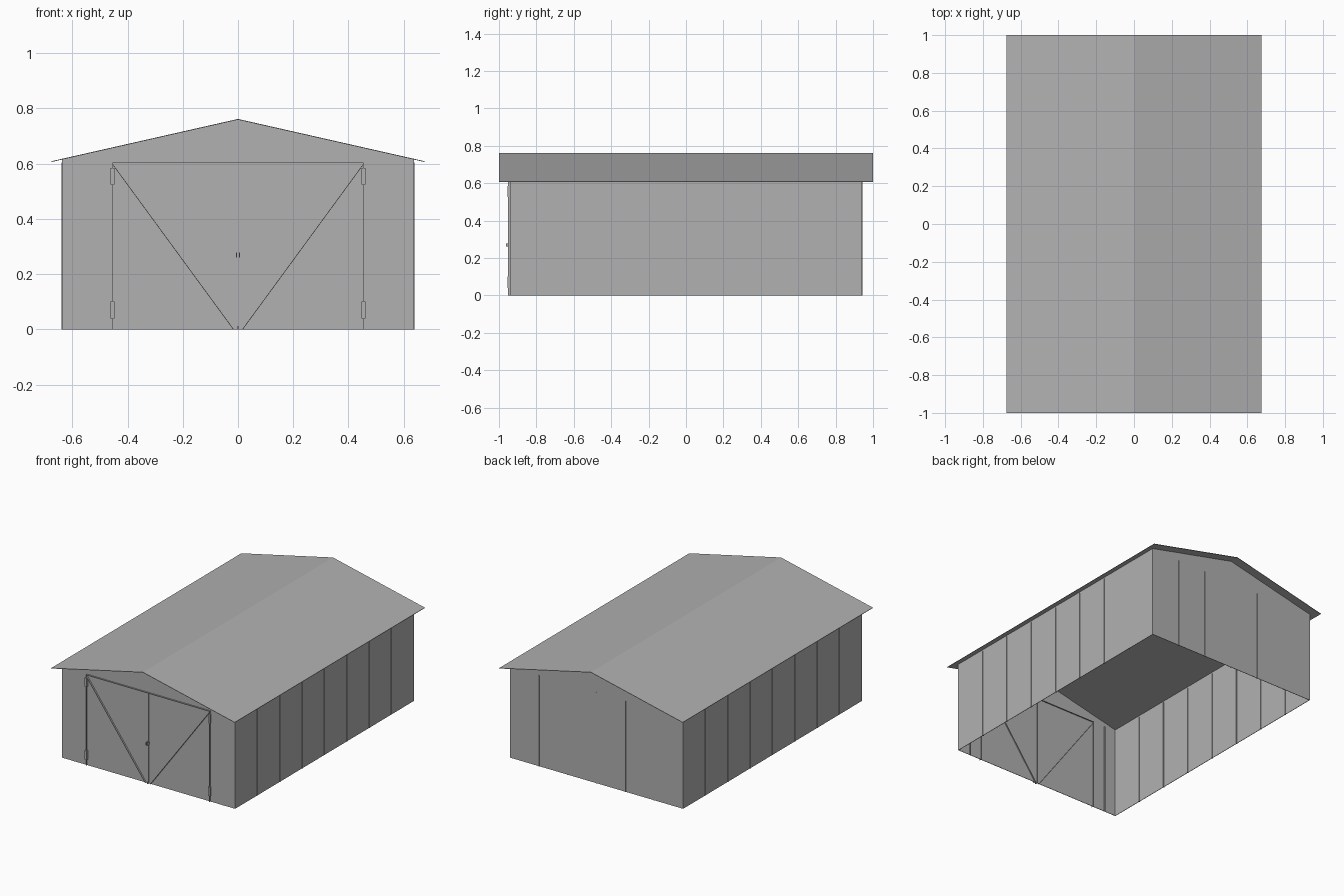
import bpy, bmesh

if "Cube" in bpy.data.objects:
    bpy.data.objects.remove(bpy.data.objects["Cube"])

W, L, EAVE = 0.637, 0.94, 0.605       # half width, half length, eave height
RX, RIDGE, RE = 0.676, 0.762, 0.609   # roof half width, ridge and eave heights
SLOPE = (RIDGE - RE) / RX
T = 0.003                             # sheet thickness

grey = bpy.data.materials.new("sheet_metal")
grey.diffuse_color = (0.44, 0.44, 0.44, 1)
grey.use_nodes = True
grey.node_tree.nodes["Principled BSDF"].inputs["Base Color"].default_value = grey.diffuse_color


def extrude_y(name, profile, y0, y1):
    """Closed x-z profile extruded along y, with outward normals."""
    n = len(profile)
    v = [(x, y, z) for y in (y0, y1) for x, z in profile]
    f = [tuple(range(n)), tuple(range(2 * n - 1, n - 1, -1))]
    f += [(i, i + n, (i + 1) % n + n, (i + 1) % n) for i in range(n)]
    me = bpy.data.meshes.new(name)
    me.from_pydata(v, [], f)
    bm = bmesh.new()
    bm.from_mesh(me)
    bmesh.ops.recalc_face_normals(bm, faces=bm.faces)
    bm.to_mesh(me)
    bm.free()
    me.materials.append(grey)
    ob = bpy.data.objects.new(name, me)
    bpy.context.collection.objects.link(ob)
    return ob


def box(name, x0, x1, y0, y1, z0, z1):
    return extrude_y(name, [(x0, z0), (x1, z0), (x1, z1), (x0, z1)], y0, y1)


# gable end walls
top = RIDGE - T - SLOPE * W
gable = [(-W, 0), (W, 0), (W, top), (0, RIDGE - T), (-W, top)]
extrude_y("front_wall", gable, -L, -L + T)
extrude_y("back_wall", gable, L - T, L)

# side walls with panel seams
for s, side in ((1, "right"), (-1, "left")):
    box(side + "_wall", *sorted((s * W, s * (W - T))), -L, L, 0, top)
    for i in range(1, 8):
        y = -L + i * 2 * L / 8
        box(side + "_wall_seam", *sorted((s * (W + 0.003), s * (W - 0.008))),
            y - 0.003, y + 0.003, 0, EAVE)

# back wall seams
for i in range(1, 6):
    x = -W + i * 2 * W / 6
    box("back_wall_seam", x - 0.003, x + 0.003, L - 0.008, L + 0.003, 0, EAVE)

# folded sheet roof
extrude_y("roof", [(-RX, RE), (0, RIDGE), (RX, RE), (RX, RE - T), (0, RIDGE - T), (-RX, RE - T)], -1, 1)

# double door: rails, posts, braces, hinges
F, B = -0.951, -0.930
box("door_top_rail", -0.455, 0.455, F, B, 0.603, 0.605)
box("door_centre_seam", -0.001, 0.001, -0.944, B, 0, 0.603)
for s, side in ((1, "right"), (-1, "left")):
    box(side + "_door_post", s * 0.454 - 0.001, s * 0.454 + 0.001, F, B, 0, 0.605)
    box(side + "_front_seam", s * 0.545 - 0.003, s * 0.545 + 0.003, -L - 0.002, B, 0, EAVE)
    extrude_y(side + "_door_brace",
              [(s * 0.015, 0), (s * 0.018, 0), (s * 0.455, 0.597), (s * 0.455, 0.601)], F, B)
    for z in (0.04, 0.525):
        box(side + "_hinge", s * 0.454 - 0.007, s * 0.454 + 0.007, -0.954, -L, z, z + 0.06)

# door handles and floor bolt
for x in (-0.005, 0.005):
    box("door_handle", x - 0.002, x + 0.002, -0.962, -L, 0.26, 0.278)
box("floor_bolt", -0.004, 0.004, -0.952, -L, 0, 0.01)
